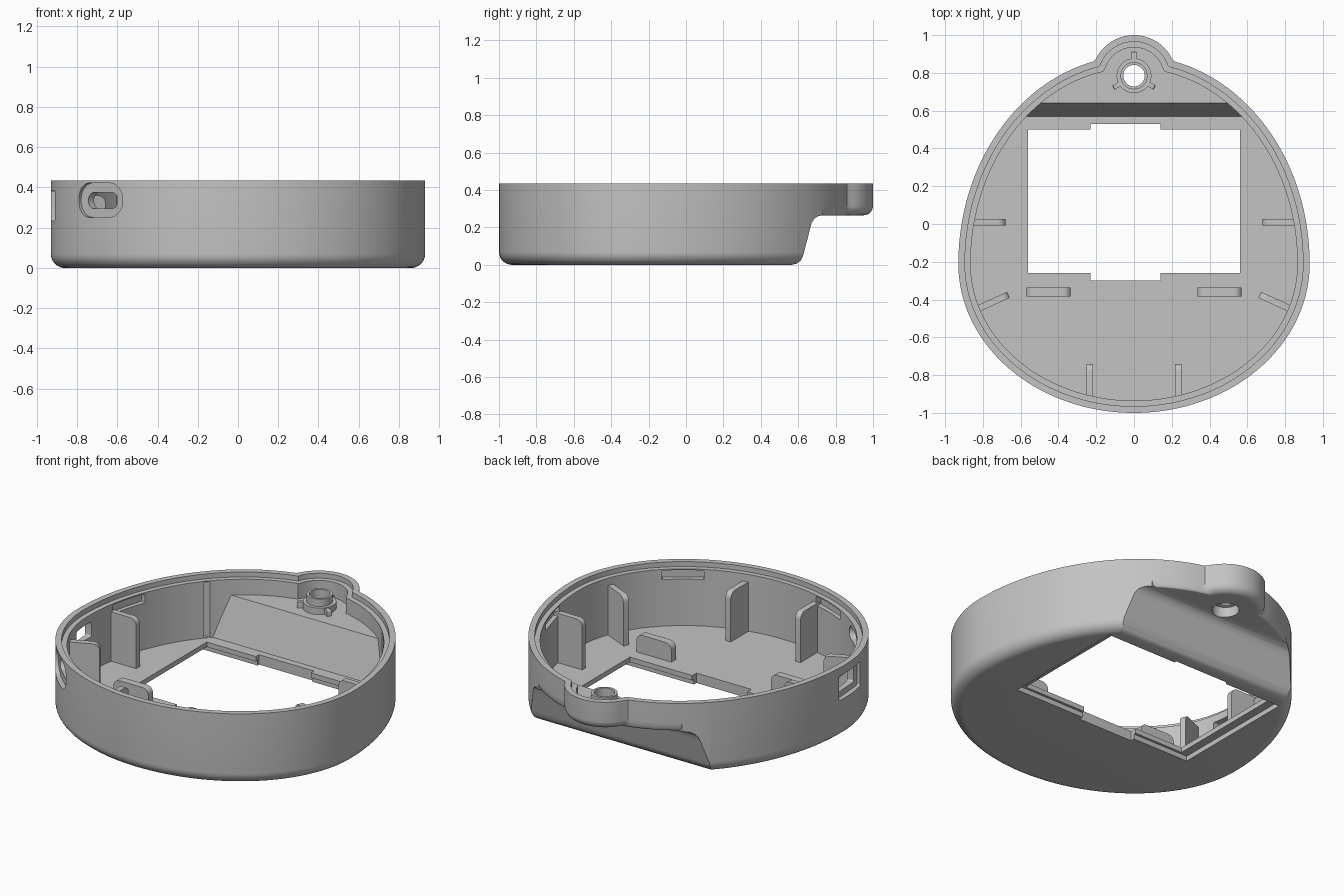
import bpy, bmesh
from math import sin, cos, pi, radians, sqrt
from mathutils import Matrix, Vector

cube = bpy.data.objects.get("Cube")
if cube:
    bpy.data.objects.remove(cube, do_unlink=True)

grey = bpy.data.materials.new("matte_grey")
grey.use_nodes = True
grey.diffuse_color = (0.55, 0.55, 0.55, 1)
grey.node_tree.nodes["Principled BSDF"].inputs["Base Color"].default_value = (0.55, 0.55, 0.55, 1)

CY, RX, FRONT, BACK = -0.21, 0.93, 0.79, 1.1   # egg outline: blunt front, longer back
LOBE_Y, LOBE_R = 0.775, 0.225                  # round ear at the back
HOLE_Y = 0.785
TOP, FLOOR, SHELF = 0.435, 0.06, 0.31
SEAM = 0.73


def depth(t):
    return BACK if sin(t) > 0 else FRONT


def outline(inset, lobe=True, egg_share=1.0, n=480):
    """Egg outline, with the ear merged in, moved inward by inset (egg by a share of it)."""
    pts = []
    r, d = LOBE_R - inset, LOBE_Y - CY
    for i in range(n):
        t = 2 * pi * i / n
        a, b = RX - inset * egg_share, depth(t) - inset * egg_share
        dist = 1 / sqrt((cos(t) / a) ** 2 + (sin(t) / b) ** 2)
        reach = r * r - (d * cos(t)) ** 2
        if lobe and sin(t) > 0 and reach > 0:
            dist = max(dist, d * sin(t) + sqrt(reach))
        pts.append((dist * cos(t), CY + dist * sin(t)))
    return pts


def circle(r, y=0.0, n=48):
    return [(r * cos(2 * pi * i / n), y + r * sin(2 * pi * i / n)) for i in range(n)]


def rounded_rect(w, h, r, steps=8):
    pts = []
    for k, (sx, sy) in enumerate([(1, 1), (-1, 1), (-1, -1), (1, -1)]):
        for i in range(steps + 1):
            t = pi / 2 * (k + i / steps)
            pts.append((sx * (w / 2 - r) + r * cos(t), sy * (h / 2 - r) + r * sin(t)))
    return pts


def loft(name, rings, matrix=None, clip_y=None):
    """Closed solid through rings of (points, z); clip_y cuts away everything in front of it."""
    bm = bmesh.new()
    loops = [[bm.verts.new((x, y, z)) for x, y in pts] for pts, z in rings]
    n = len(loops[0])
    for lo, hi in zip(loops, loops[1:]):
        for i in range(n):
            j = (i + 1) % n
            bm.faces.new((lo[i], lo[j], hi[j], hi[i]))
    bm.faces.new(loops[0][::-1])
    bm.faces.new(loops[-1])
    if clip_y is not None:
        bmesh.ops.bisect_plane(bm, geom=bm.verts[:] + bm.edges[:] + bm.faces[:],
                               plane_co=(0, clip_y, 0), plane_no=(0, -1, 0), clear_outer=True)
        bmesh.ops.holes_fill(bm, edges=[e for e in bm.edges if e.is_boundary], sides=0)
    if matrix:
        bm.transform(matrix)
    bmesh.ops.recalc_face_normals(bm, faces=bm.faces[:])
    mesh = bpy.data.meshes.new(name)
    bm.to_mesh(mesh)
    bm.free()
    mesh.materials.append(grey)
    ob = bpy.data.objects.new(name, mesh)
    bpy.context.collection.objects.link(ob)
    return ob


def prism(name, pts, z0, z1, matrix=None):
    return loft(name, [(pts, z0), (pts, z1)], matrix)


def box(name, x0, x1, y0, y1, z0, z1):
    return prism(name, [(x0, y0), (x1, y0), (x1, y1), (x0, y1)], z0, z1)


def axes(u, v, w, origin):
    m = Matrix((u, v, w)).transposed().to_4x4()
    m.translation = origin
    return m


X, Y, Z = Vector((1, 0, 0)), Vector((0, 1, 0)), Vector((0, 0, 1))


def side_prism(name, pts):
    """Side profile of (y, z) points run across the whole width."""
    return prism(name, pts, -1.2, 1.2, axes(Y, Z, X, Vector()))


def wall_cut(name, degrees, inset, zc, w, h, r, inward, outward):
    """Cutter pointing straight out through the wall at an angle round the case."""
    t = radians(degrees)
    b = depth(t)
    out = Vector((cos(t) / RX, sin(t) / b, 0)).normalized()
    pos = Vector(((RX - inset) * cos(t), CY + (b - inset) * sin(t), zc))
    return prism(name, rounded_rect(w, h, r), -inward, outward, axes(Z.cross(out), Z, out, pos))


def rib(name, start, end, z0, z1, thick, r, both=False):
    """Upright plate from start to end, its start top corner rounded (or both)."""
    a, b = Vector((*start, 0)), Vector((*end, 0))
    u = (b - a).normalized()
    length = (b - a).length
    arc = [(r - r * cos(pi / 2 * i / 6), z1 - r + r * sin(pi / 2 * i / 6)) for i in range(7)]
    far = [(length - x, z) for x, z in reversed(arc)] if both else [(length, z1)]
    pts = [(0, z0)] + arc + far + [(length, z0)]
    return prism(name, pts, -thick / 2, thick / 2, axes(u, Z, u.cross(Z), a))


def subtract(ob, cutters):
    for c in cutters:
        mod = ob.modifiers.new("cut", 'BOOLEAN')
        mod.operation, mod.solver, mod.object = 'DIFFERENCE', 'EXACT', c
    bpy.context.view_layer.update()
    ev = ob.evaluated_get(bpy.context.evaluated_depsgraph_get())
    mesh = bpy.data.meshes.new_from_object(ev)
    ob.modifiers.clear()
    ob.data = mesh


def rounded_solid(name, z0, r, lobe, egg_share=1.0, clip_y=None):
    rings = [(outline(r * (1 - sin(a)), lobe, egg_share), z0 + r * (1 - cos(a)))
             for a in (pi / 16 * i for i in range(9))]
    return loft(name, rings + [(outline(0, lobe), TOP)], clip_y=clip_y)


# Outer solids: deep body, and shallow shelf with the ear
body = rounded_solid("case_body", 0, 0.07, False)
shelf = rounded_solid("rear_shelf", 0.265, 0.05, True, 0.3, SEAM)

# Sloping step below the shelf, and the matching slope inside
step_cut = side_prism("step_cutter", [
    (0.56, -0.1), (0.565, 0), (0.59, 0.006), (0.612, 0.022), (0.625, 0.045), (0.632, 0.07),
    (0.665, 0.2), (0.672, 0.225), (0.686, 0.247), (0.706, 0.26), (SEAM, 0.265),
    (SEAM, 0.6), (1.3, 0.6), (1.3, -0.1)])
slope_block = side_prism("slope_block", [
    (0.556, 0.01), (0.64, SHELF), (1.3, SHELF), (1.3, 0.01)])

# Hollow interior, rim ledge and screw hole from below
cavity = prism("cavity", outline(0.065), FLOOR, 0.6)
subtract(cavity, [slope_block])
screw_hole = loft("screw_hole", [(circle(0.075, HOLE_Y), 0.2), (circle(0.075, HOLE_Y), 0.325),
                                 (circle(0.057, HOLE_Y), 0.33), (circle(0.057, HOLE_Y), 0.5)])
hollow = [cavity, prism("rim_ledge", outline(0.035), 0.405, 0.61), screw_hole]

# Screen opening, side port, oval slot, snap recesses and corner notches
openings = [
    box("window", -0.56, 0.56, -0.26, 0.5, -0.1, 0.2),
    box("window_notch", -0.23, 0.14, -0.3, 0.53, -0.11, 0.21),
    box("window_rebate", -0.61, 0.61, -0.275, 0.515, -0.12, 0.03),
    wall_cut("port_recess", 183.6, 0, 0.31, 0.23, 0.15, 0.01, 0.03, 0.1),
    wall_cut("port_hole", 183.6, 0, 0.315, 0.16, 0.09, 0.01, 0.12, 0.12),
    wall_cut("slot_recess", 222, 0, 0.337, 0.3, 0.17, 0.08, 0.03, 0.1),
    wall_cut("slot_hole", 222, 0, 0.335, 0.2, 0.08, 0.038, 0.12, 0.12),
]
for angle in (18.5, 161.5, 246, 310):
    openings.append(wall_cut("snap_recess", angle, 0.065, 0.37, 0.23, 0.055, 0.004, 0.04, 0.025))
for s in (1, -1):
    openings.append(box("corner_notch", min(0.56 * s, 0.622 * s), max(0.56 * s, 0.622 * s),
                        0.53, 0.558, FLOOR + 0.002, 0.4))

subtract(body, [step_cut] + hollow + openings)
subtract(shelf, hollow)
parts = [body, shelf]

# Screw boss: wide foot, narrow tube and three gussets
for name, r, z0, z1 in (("boss_foot", 0.092, 0.305, 0.35), ("boss_tube", 0.072, 0.335, 0.395)):
    ring = prism(name, circle(r, HOLE_Y), z0, z1)
    subtract(ring, [screw_hole])
    parts.append(ring)
for angle in (90, 210, 330):
    c, s = cos(radians(angle)), sin(radians(angle))
    parts.append(rib("boss_gusset", (0.125 * c, HOLE_Y + 0.125 * s), (0.08 * c, HOLE_Y + 0.08 * s),
                     0.3, 0.345, 0.025, 0.01))

# Ribs and low plates, mirrored left and right
for side, s in (("left", 1), ("right", -1)):
    parts += [
        rib(side + "_side_rib", (0.68 * s, 0.01), (0.875 * s, 0.01), 0.05, 0.36, 0.035, 0.04),
        rib(side + "_diagonal_rib", (0.665 * s, -0.375), (0.83 * s, -0.45), 0.05, 0.36, 0.035, 0.04),
        rib(side + "_front_rib", (0.235 * s, -0.74), (0.235 * s, -0.93), 0.05, 0.36, 0.035, 0.04),
        rib(side + "_low_plate", (0.335 * s, -0.36), (0.57 * s, -0.36), 0.05, 0.17, 0.045, 0.04, True),
    ]

for c in [step_cut, slope_block] + hollow + openings:
    bpy.data.objects.remove(c, do_unlink=True)

# Smooth curved walls, keep edges sharp
bpy.ops.object.select_all(action='DESELECT')
for ob in parts:
    ob.select_set(True)
bpy.context.view_layer.objects.active = body
bpy.ops.object.shade_smooth_by_angle(angle=radians(30))
